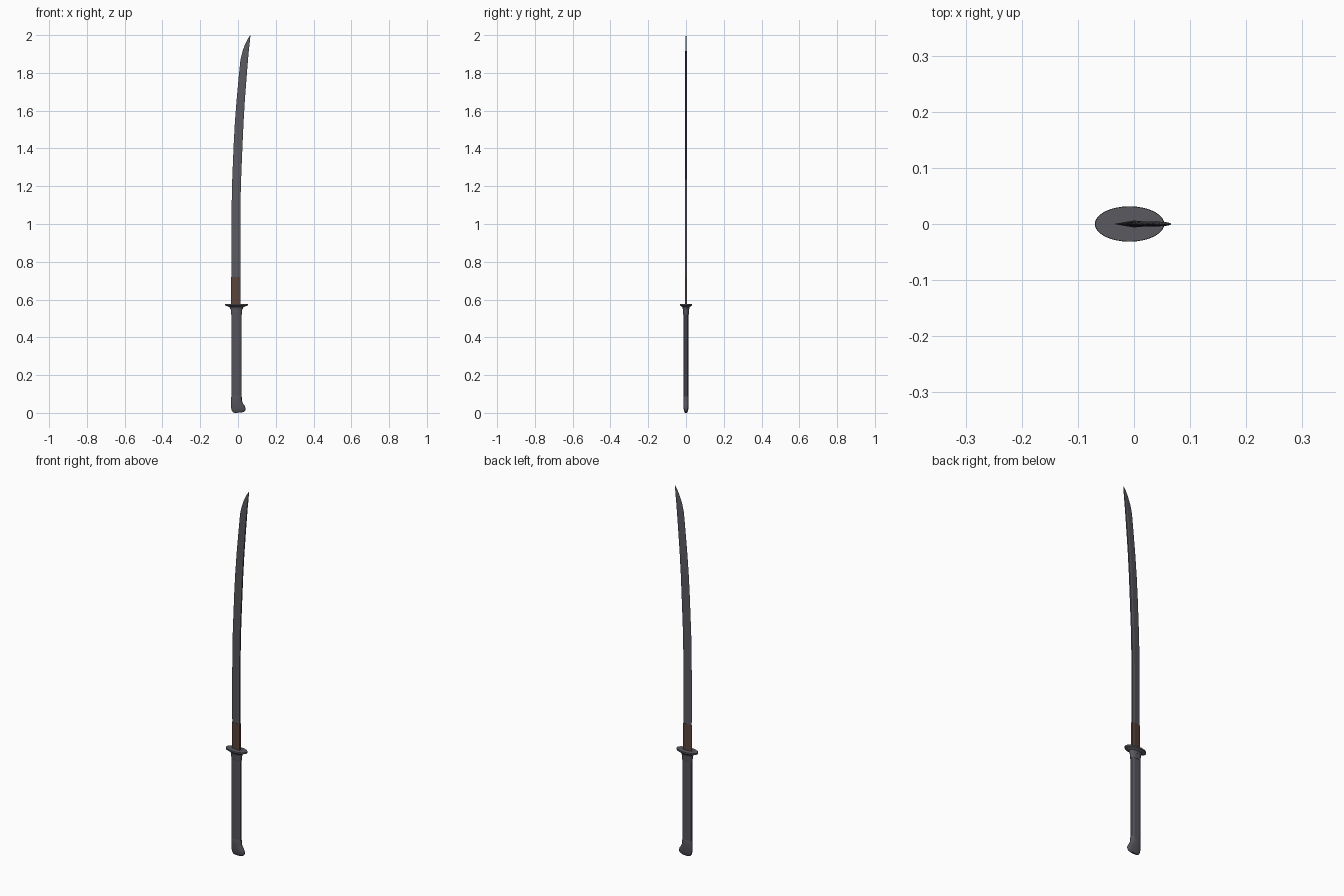
import bpy, bmesh, math

if "Cube" in bpy.data.objects:
    bpy.data.objects.remove(bpy.data.objects["Cube"])


def material(name, rgb):
    m = bpy.data.materials.new(name)
    m.diffuse_color = (*rgb, 1)
    m.use_nodes = True
    m.node_tree.nodes["Principled BSDF"].inputs["Base Color"].default_value = m.diffuse_color
    return m


STEEL = material("dark_steel", (0.100, 0.100, 0.115))
BROWN = material("brown_collar", (0.100, 0.056, 0.042))
GRIP = material("grip_grey", (0.092, 0.088, 0.105))


def loft(name, rings, mat, smooth=None):
    """Skin a stack of equal-length point rings and cap both ends."""
    bm = bmesh.new()
    rows = [[bm.verts.new(p) for p in r] for r in rings]
    n = len(rows[0])
    for a, b in zip(rows, rows[1:]):
        for i in range(n):
            j = (i + 1) % n
            bm.faces.new((a[i], a[j], b[j], b[i]))
    bm.faces.new(rows[0][::-1])
    bm.faces.new(rows[-1])
    bmesh.ops.recalc_face_normals(bm, faces=bm.faces)
    me = bpy.data.meshes.new(name)
    bm.to_mesh(me)
    bm.free()
    me.materials.append(mat)
    ob = bpy.data.objects.new(name, me)
    bpy.context.collection.objects.link(ob)
    if smooth:
        bpy.ops.object.select_all(action='DESELECT')
        ob.select_set(True)
        bpy.context.view_layer.objects.active = ob
        bpy.ops.object.shade_smooth_by_angle(angle=math.radians(smooth))
    return ob


def oval(x0, x1, hy, z, n=32, power=1.0, tilt=0.0):
    """Ellipse (power 1) or squarer loop (power < 1); tilt slopes it along x."""
    pts = []
    for i in range(n):
        t = 2 * math.pi * i / n
        c, s = math.cos(t), math.sin(t)
        u = math.copysign(abs(c) ** power, c)
        v = math.copysign(abs(s) ** power, s)
        pts.append(((x0 + x1) / 2 + u * (x1 - x0) / 2, v * hy, z + tilt * u))
    return pts


def octagon(x0, x1, hy, z, c=0.011):
    d = hy * 0.5
    return [(x0, -d, z), (x0 + c, -hy, z), (x1 - c, -hy, z), (x1, -d, z),
            (x1, d, z), (x1 - c, hy, z), (x0 + c, hy, z), (x0, d, z)]


def blade_ring(e, s, h, z, zs=None):
    """Sharp edge at x=e, ridge at three quarters, flat spine at x=s."""
    zs = z if zs is None else zs
    r, zr = e + 0.72 * (s - e), z + 0.72 * (zs - z)
    return [(e, 0, z), (r, -h, zr), (s, -0.8 * h, zs), (s, 0.8 * h, zs), (r, h, zr)]


# Curved blade with an angled point
blade = [(-0.034, 0.012, 0.0050, 0.57), (-0.035, 0.012, 0.0050, 0.80),
         (-0.035, 0.012, 0.0050, 1.00), (-0.032, 0.015, 0.0050, 1.20),
         (-0.028, 0.019, 0.0049, 1.30), (-0.023, 0.024, 0.0048, 1.42),
         (-0.017, 0.029, 0.0047, 1.53), (-0.008, 0.036, 0.0046, 1.65),
         (0.003, 0.045, 0.0045, 1.77), (0.013, 0.053, 0.0044, 1.87),
         (0.024, 0.057, 0.0040, 1.915), (0.037, 0.061, 0.0032, 1.95),
         (0.053, 0.0645, 0.0022, 1.983), (0.0655, 0.0663, 0.0010, 2.0)]
loft("blade", [blade_ring(*b) for b in blade], STEEL)

# Brown sleeve at the foot of the blade
loft("blade_collar", [blade_ring(-0.0365, 0.0135, 0.0062, z) for z in (0.57, 0.72)], BROWN)

# Oval hand guard, flaring upward to a thin rim
loft("guard", [oval(-0.040, 0.024, 0.017, 0.548), oval(-0.045, 0.029, 0.020, 0.560),
               oval(-0.060, 0.044, 0.027, 0.566), oval(-0.069, 0.053, 0.031, 0.569),
               oval(-0.070, 0.054, 0.0315, 0.573), oval(-0.069, 0.053, 0.031, 0.577)],
     STEEL, 35)

# Ferrule below the guard
loft("ferrule", [oval(-0.036, 0.020, 0.0145, 0.520, power=0.8),
                 oval(-0.037, 0.021, 0.0155, 0.525, power=0.8),
                 oval(-0.039, 0.023, 0.0165, 0.560, power=0.8)], STEEL, 35)

# Chamfered grip
loft("grip", [octagon(-0.034, 0.018, 0.0125, z) for z in (0.07, 0.53)], GRIP)

# Hooked pommel, leaning toward the spine side at its foot
pommel = [(-0.034, 0.018, 0.0130, 0.090, 0), (-0.036, 0.020, 0.0145, 0.084, 0),
          (-0.037, 0.020, 0.0145, 0.066, 0), (-0.038, 0.025, 0.0145, 0.053, -0.001),
          (-0.038, 0.035, 0.0140, 0.040, -0.002), (-0.037, 0.040, 0.0130, 0.026, -0.002),
          (-0.033, 0.039, 0.0110, 0.013, 0.001), (-0.026, 0.033, 0.0080, 0.005, 0.002),
          (-0.016, 0.022, 0.0045, 0.001, 0.001)]
loft("pommel", [oval(a, b, h, z, 24, 0.8, t) for a, b, h, z, t in pommel], GRIP, 40)
